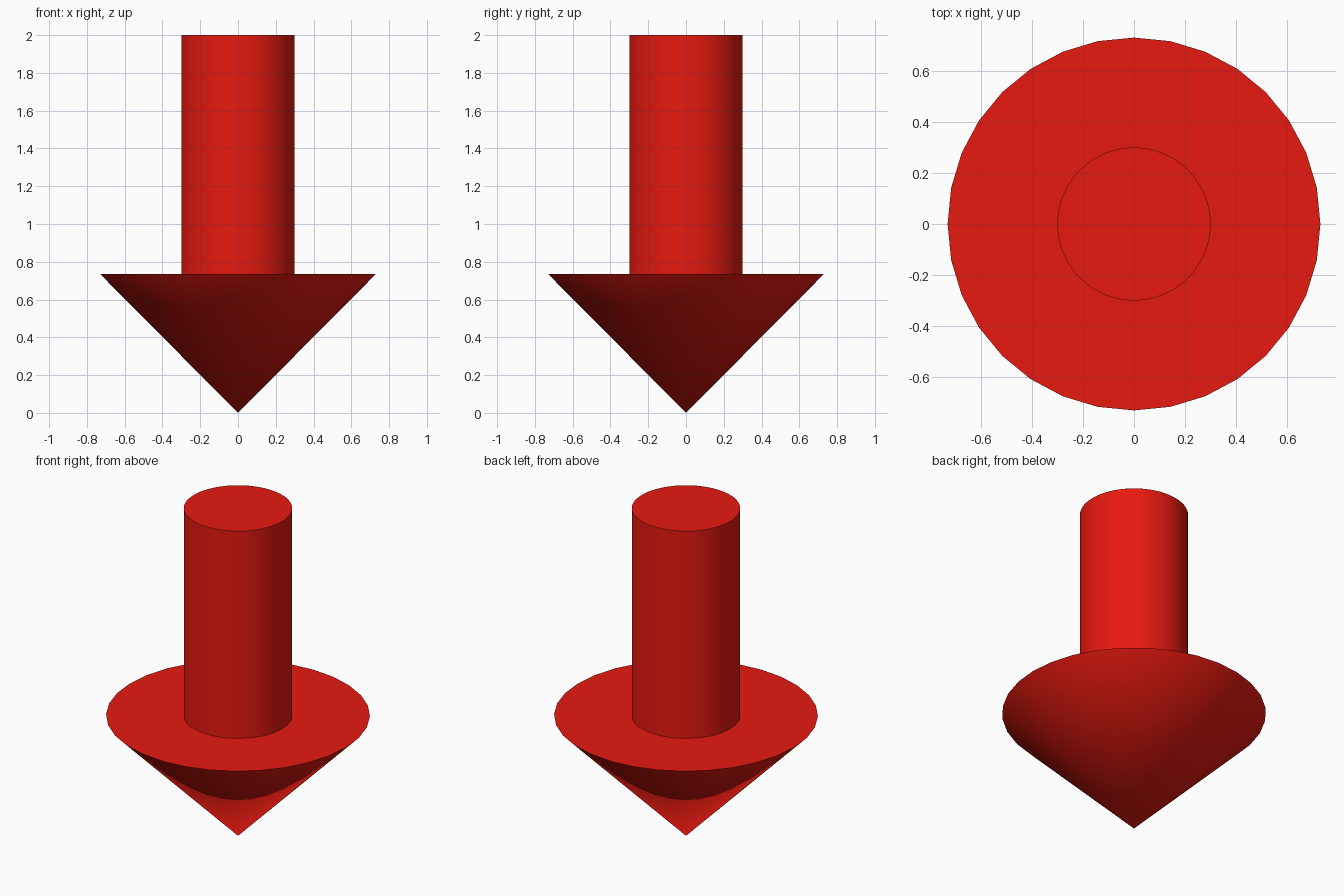
import bpy
import math

if "Cube" in bpy.data.objects:
    bpy.data.objects.remove(bpy.data.objects["Cube"])

red = bpy.data.materials.new("red")
red.diffuse_color = (0.8, 0.01, 0.005, 1)
red.use_nodes = True
red.node_tree.nodes["Principled BSDF"].inputs["Base Color"].default_value = red.diffuse_color

HEAD_HEIGHT = 0.735
HEAD_RADIUS = 0.73
TOTAL_HEIGHT = 2.0


def finish(name):
    obj = bpy.context.object
    obj.name = name
    obj.data.materials.append(red)
    bpy.ops.object.shade_smooth_by_angle(angle=math.radians(30))
    return obj


# Arrow head: 32-sided cone, tip on the ground
bpy.ops.mesh.primitive_cone_add(
    vertices=32, radius1=0, radius2=HEAD_RADIUS, depth=HEAD_HEIGHT,
    location=(0, 0, HEAD_HEIGHT / 2))
finish("arrow_head")

# Shaft: round cylinder standing on the flat of the head
shaft_height = TOTAL_HEIGHT - HEAD_HEIGHT
bpy.ops.mesh.primitive_cylinder_add(
    vertices=64, radius=0.3, depth=shaft_height,
    location=(0, 0, HEAD_HEIGHT + shaft_height / 2))
finish("arrow_shaft")
